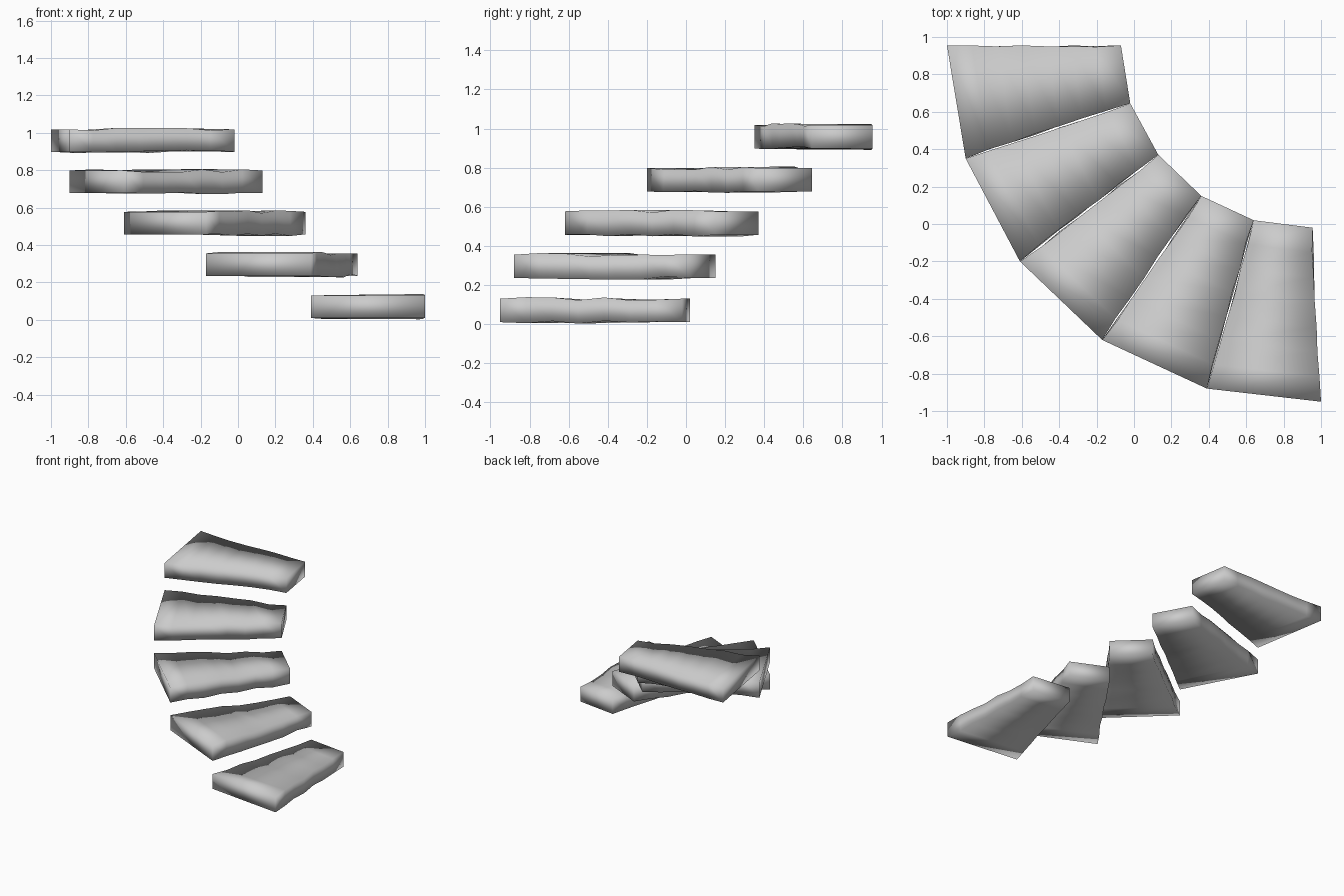
import bpy, bmesh, random
from mathutils import Vector

if "Cube" in bpy.data.objects:
    bpy.data.objects.remove(bpy.data.objects["Cube"])

random.seed(4)
# plan points shared by neighbouring treads, and base heights
inner = [(.955, -.02), (.64, .02), (.36, .15), (.13, .37), (-.02, .645), (-.07, .955)]
outer = [(1, -.95), (.39, -.88), (-.17, -.62), (-.61, -.20), (-.90, .35), (-1, .955)]
bases = [.01, .235, .457, .678, .898]
THICK, CUTS = .12, 7


def tread(name, i):
    """Wedge-shaped slab lofted from outer to inner end, with worn long edges."""
    bm = bmesh.new()
    rings = []
    for k in range(CUTS + 1):
        t = k / CUTS
        a = Vector(outer[i]).lerp(Vector(inner[i]), t)
        b = Vector(outer[i + 1]).lerp(Vector(inner[i + 1]), t)
        side = (b - a).normalized()
        wear = .009 if 0 < k < CUTS else 0
        ring = []
        for p, z, s in ((a, 0, 1), (b, 0, -1), (b, THICK, -1), (a, THICK, 1)):
            q = p + side * s * random.uniform(0, wear)
            ring.append(bm.verts.new((q.x, q.y, bases[i] + z + random.uniform(-wear, wear))))
        rings.append(ring)
    for r, s in zip(rings, rings[1:]):
        for j in range(4):
            bm.faces.new((r[j], r[(j + 1) % 4], s[(j + 1) % 4], s[j]))
    bm.faces.new(rings[0])
    bm.faces.new(rings[-1])
    bmesh.ops.recalc_face_normals(bm, faces=bm.faces)
    for f in bm.faces:
        f.smooth = True
    me = bpy.data.meshes.new(name)
    bm.to_mesh(me)
    bm.free()
    bpy.context.collection.objects.link(bpy.data.objects.new(name, me))


# five rising stone treads along a quarter turn
for i in range(5):
    tread(f"stair_tread_{i + 1}", i)
